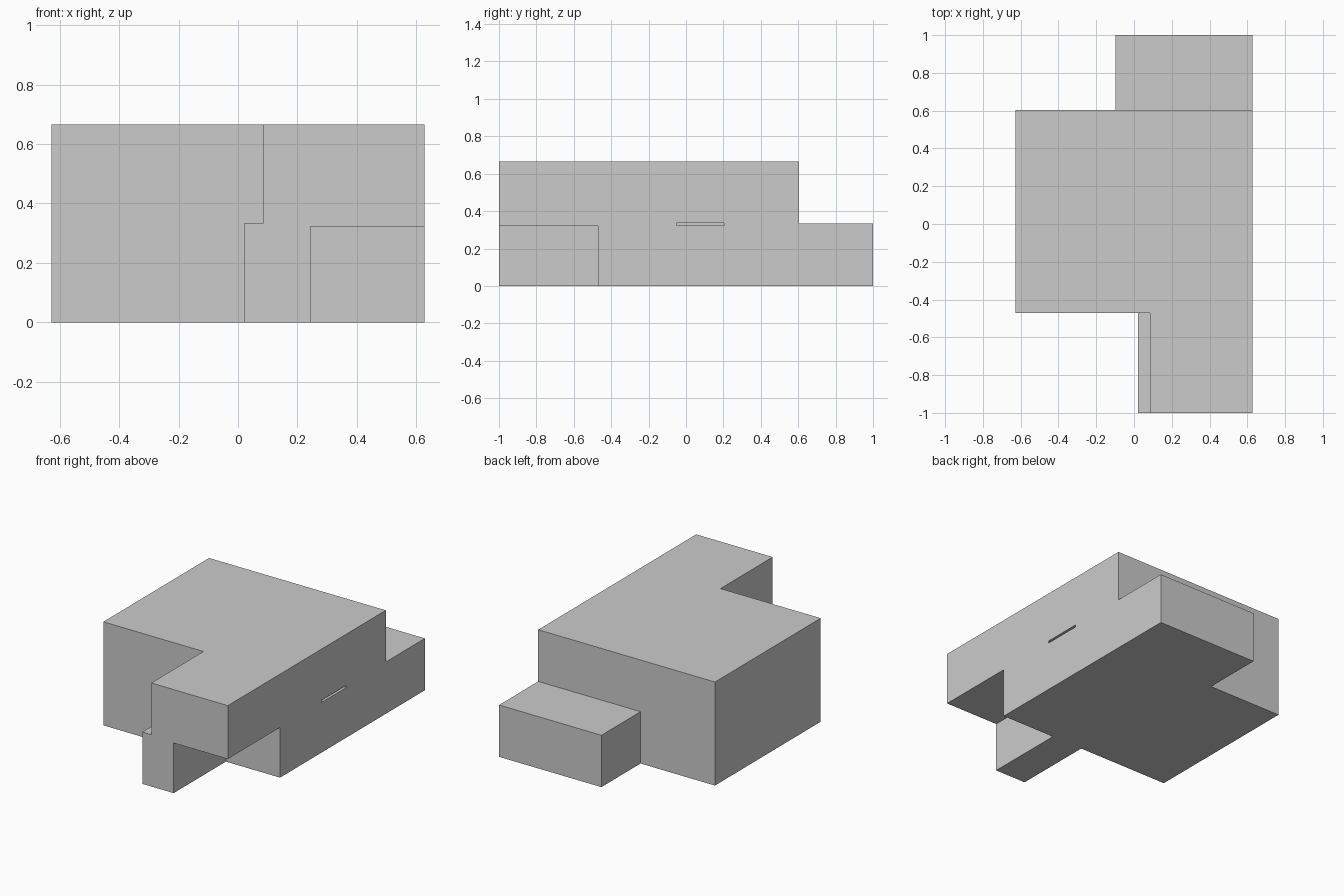
import bpy, bmesh

if "Cube" in bpy.data.objects:
    bpy.data.objects.remove(bpy.data.objects["Cube"])


def extrude_outline(name, outline, z0, z1):
    """Solid prism from a counter-clockwise floor outline."""
    bm = bmesh.new()
    base = bm.faces.new([bm.verts.new((x, y, z0)) for x, y in outline])
    top = bmesh.ops.extrude_face_region(bm, geom=[base])["geom"]
    verts = [v for v in top if isinstance(v, bmesh.types.BMVert)]
    bmesh.ops.translate(bm, verts=verts, vec=(0, 0, z1 - z0))
    bmesh.ops.recalc_face_normals(bm, faces=bm.faces)
    mesh = bpy.data.meshes.new(name)
    bm.to_mesh(mesh)
    bm.free()
    obj = bpy.data.objects.new(name, mesh)
    bpy.context.collection.objects.link(obj)
    return obj


def boolean(target, tool, operation):
    mod = target.modifiers.new(tool.name, "BOOLEAN")
    mod.object, mod.operation, mod.solver = tool, operation, "EXACT"
    bpy.context.view_layer.objects.active = target
    bpy.ops.object.modifier_apply(modifier=mod.name)
    bpy.data.objects.remove(tool)


W = 0.628                      # half width
FRONT, BACK = -0.47, 0.603     # main block depth limits
SLAB, MID, TOP = 0.322, 0.333, 0.665

# Ground floor: narrow front leg, full-width middle, low back wing
house = extrude_outline("house_body", [
    (0.02, -1), (0.243, -1), (0.243, FRONT), (W, FRONT), (W, 1),
    (-0.099, 1), (-0.099, BACK), (-W, BACK), (-W, FRONT), (0.02, FRONT)],
    0, MID)

# Upper floor: full-width middle with a front overhang
upper = extrude_outline("upper_floor", [
    (0.084, -1), (W, -1), (W, BACK), (-W, BACK), (-W, FRONT), (0.084, FRONT)],
    SLAB, TOP)
boolean(house, upper, "UNION")

# Thin slot in the right wall
slot = extrude_outline("wall_slot", [
    (W - 0.03, -0.051), (W + 0.05, -0.051), (W + 0.05, 0.202), (W - 0.03, 0.202)],
    SLAB, 0.336)
boolean(house, slot, "DIFFERENCE")
